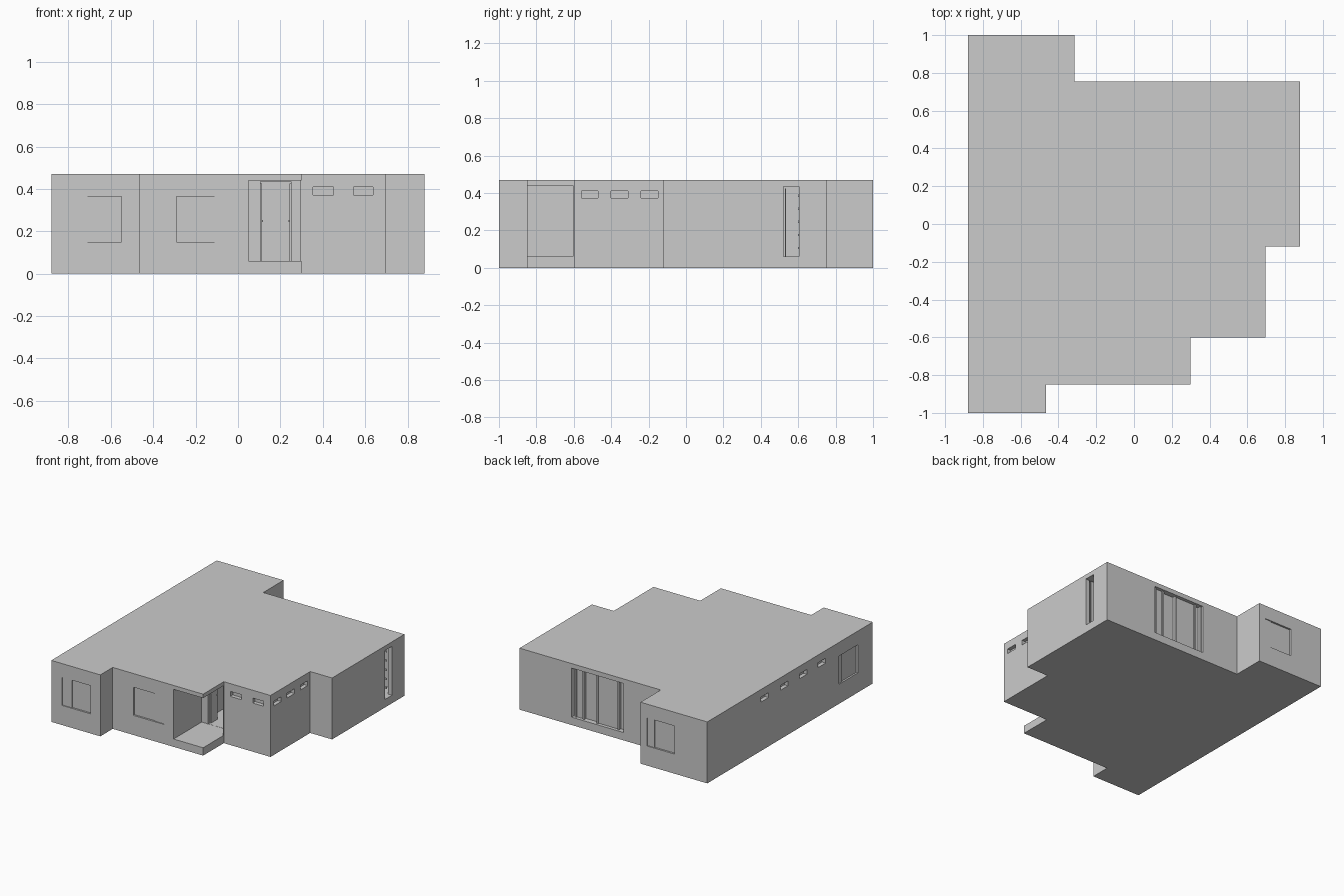
import bpy, bmesh, math
from mathutils import Matrix, Vector

if "Cube" in bpy.data.objects:
    bpy.data.objects.remove(bpy.data.objects["Cube"])

H, FLOOR, CEIL = 0.47, 0.06, 0.44


def add_box(bm, x0, x1, y0, y1, z0, z1):
    m = Matrix.Translation(((x0 + x1) / 2, (y0 + y1) / 2, (z0 + z1) / 2))
    m = m @ Matrix.Diagonal((x1 - x0, y1 - y0, z1 - z0, 1))
    bmesh.ops.create_cube(bm, size=1, matrix=m)


def make_object(name, bm):
    bmesh.ops.recalc_face_normals(bm, faces=bm.faces)
    me = bpy.data.meshes.new(name)
    bm.to_mesh(me)
    bm.free()
    ob = bpy.data.objects.new(name, me)
    bpy.context.collection.objects.link(ob)
    return ob


def boxes(name, items):
    bm = bmesh.new()
    for it in items:
        add_box(bm, *it)
    return make_object(name, bm)


def wall_box(side, pos, a0, a1, z0, z1, depth, out=0.02):
    """Box through a wall plane; side is the outward axis, depth goes inwards."""
    s = 1 if side[0] == '+' else -1
    p0, p1 = sorted((pos + s * out, pos - s * depth))
    return (p0, p1, a0, a1, z0, z1) if side[1] == 'x' else (a0, a1, p0, p1, z0, z1)


def cut(ob, items):
    cutter = boxes("cutter", items)
    cutter.hide_render = True
    mod = ob.modifiers.new("cut", 'BOOLEAN')
    mod.operation, mod.solver, mod.object = 'DIFFERENCE', 'EXACT', cutter
    mod.use_self = True
    bpy.context.view_layer.objects.active = ob
    bpy.ops.object.modifier_apply(modifier=mod.name)
    bpy.data.objects.remove(cutter)


# stepped house block
outline = [(-0.88, 1), (-0.315, 1), (-0.315, 0.755), (0.88, 0.755), (0.88, -0.12),
           (0.695, -0.12), (0.695, -0.60), (0.30, -0.60), (0.30, -0.85),
           (-0.465, -0.85), (-0.465, -1), (-0.88, -1)]
bm = bmesh.new()
base = bm.faces.new([bm.verts.new((x, y, 0)) for x, y in outline])
ext = bmesh.ops.extrude_face_region(bm, geom=[base])
bmesh.ops.translate(bm, vec=(0, 0, H), verts=[v for v in ext["geom"] if isinstance(v, bmesh.types.BMVert)])
house = make_object("house_body", bm)

# main room and hall
cut(house, [(-0.28, 0.845, -0.085, 0.70, FLOOR, CEIL)])
cut(house, [(0.05, 0.295, -0.48, -0.06, FLOOR, CEIL)])

# corner porch, open at the front and right
cut(house, [(0.05, 0.35, -0.90, -0.605, FLOOR, CEIL)])
cut(house, [(0.05, 0.295, -0.65, -0.51, FLOOR, CEIL)])

# front doorway and narrow side doorway
cut(house, [(0.10, 0.255, -0.53, -0.46, FLOOR + 0.001, CEIL - 0.005)])
cut(house, [(0.82, 0.90, 0.52, 0.605, FLOOR + 0.001, 0.435)])

# high strip windows, bedroom windows and the sliding door recess
recesses = []
for a0, a1 in ((0.355, 0.45), (0.545, 0.637)):
    recesses.append(wall_box('-y', -0.60, a0, a1, 0.372, 0.41, 0.03))
for c in (-0.515, -0.355, -0.195):
    recesses.append(wall_box('+x', 0.695, c - 0.045, c + 0.045, 0.374, 0.411, 0.03))
for c in (0.305, 0.07, -0.16, -0.385):
    recesses.append(wall_box('-x', -0.88, c - 0.045, c + 0.045, 0.374, 0.411, 0.03))
BED = [('-y', -1.0, -0.79, -0.55, -0.71), ('-y', -0.85, -0.29, -0.03, -0.11),
       ('+y', 1.0, -0.605, -0.37, -0.43), ('-x', -0.88, -0.82, -0.59, -0.64)]
for side, pos, a0, a1, _ in BED:
    recesses.append(wall_box(side, pos, a0, a1, 0.15, 0.365, 0.014))
recesses.append(wall_box('+y', 0.755, 0.0, 0.44, FLOOR, 0.435, 0.04))
cut(house, recesses)

# raised sliding sash in each bedroom window
boxes("window_sash", [wall_box(s, p, *sorted((m, a1 if abs(a1 - m) < abs(a0 - m) else a0)),
                               0.15, 0.365, 0.015, -0.007) for s, p, a0, a1, m in BED])

# sliding door panels on alternating tracks, each with upright stiles
edges = (0.0, 0.05, 0.23, 0.345, 0.41, 0.44)
panels = []
for i, (a, b) in enumerate(zip(edges, edges[1:])):
    if i % 2:
        panels.append((a, b, 0.714, 0.729, FLOOR, 0.435))
    panels.append((a, a + 0.012, 0.714, 0.738, FLOOR, 0.435))
boxes("sliding_door_panels", panels)

# double front door standing open inwards, with knobs
door = []
for x in (0.106, 0.243):
    door.append((x, x + 0.007, -0.49, -0.41, FLOOR, 0.425))
    door.append((x - 0.005, x + 0.012, -0.422, -0.415, 0.245, 0.254))
boxes("front_door_leaves", door)

# front door casing
boxes("front_door_frame", [(0.10, 0.106, -0.515, -0.475, FLOOR, 0.435),
                           (0.25, 0.256, -0.515, -0.475, FLOOR, 0.435)])

# side door leaf with horizontal rails
side = [(0.75, 0.845, 0.528, 0.535, FLOOR, 0.425)]
side += [(0.752, 0.84, 0.598, 0.604, z, z + 0.012) for z in (0.10, 0.17, 0.24, 0.31, 0.38)]
boxes("side_door_leaf", side)
